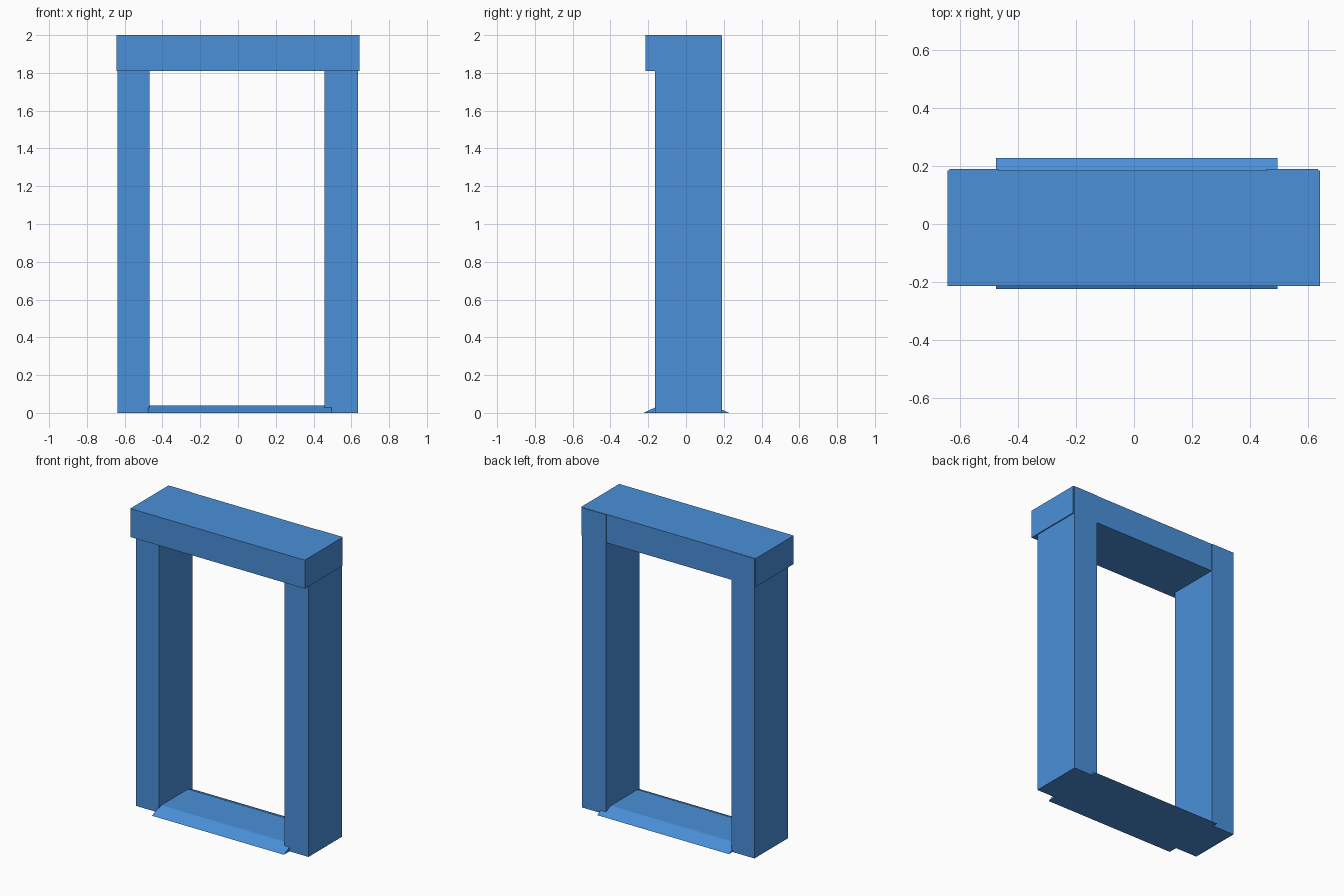
import bpy
import bmesh

default = bpy.data.objects.get("Cube")
if default:
    bpy.data.objects.remove(default, do_unlink=True)

# Single blue finish
blue = bpy.data.materials.new("blue")
blue.use_nodes = True
colour = (0.069, 0.279, 0.694, 1)
blue.diffuse_color = colour
blue.node_tree.nodes["Principled BSDF"].inputs["Base Color"].default_value = colour


def extrude_profile(name, profile, x0, x1):
    """Sweep a closed (y, z) profile along x."""
    bm = bmesh.new()
    face = bm.faces.new([bm.verts.new((x0, y, z)) for y, z in profile])
    swept = bmesh.ops.extrude_face_region(bm, geom=[face])["geom"]
    moved = [g for g in swept if isinstance(g, bmesh.types.BMVert)]
    bmesh.ops.translate(bm, verts=moved, vec=(x1 - x0, 0, 0))
    bmesh.ops.recalc_face_normals(bm, faces=bm.faces)
    mesh = bpy.data.meshes.new(name)
    bm.to_mesh(mesh)
    bm.free()
    mesh.materials.append(blue)
    obj = bpy.data.objects.new(name, mesh)
    bpy.context.collection.objects.link(obj)
    return obj


def box(name, x, y, z):
    profile = [(y[0], z[0]), (y[1], z[0]), (y[1], z[1]), (y[0], z[1])]
    return extrude_profile(name, profile, *x)


# Upright posts, standing slightly proud of the lintel at the back
post_depth, post_height = (-0.165, 0.19), (0, 1.999)
box("right_post", (-0.638, -0.468), post_depth, post_height)
box("left_post", (0.457, 0.636), post_depth, post_height)

# Lintel overhanging the front
box("lintel", (-0.644, 0.643), (-0.215, 0.185), (1.81, 2))

# Threshold with sloped front and back edges
extrude_profile("threshold", [(-0.225, 0), (0.228, 0), (0.14, 0.04), (-0.14, 0.04)],
                -0.476, 0.496)
